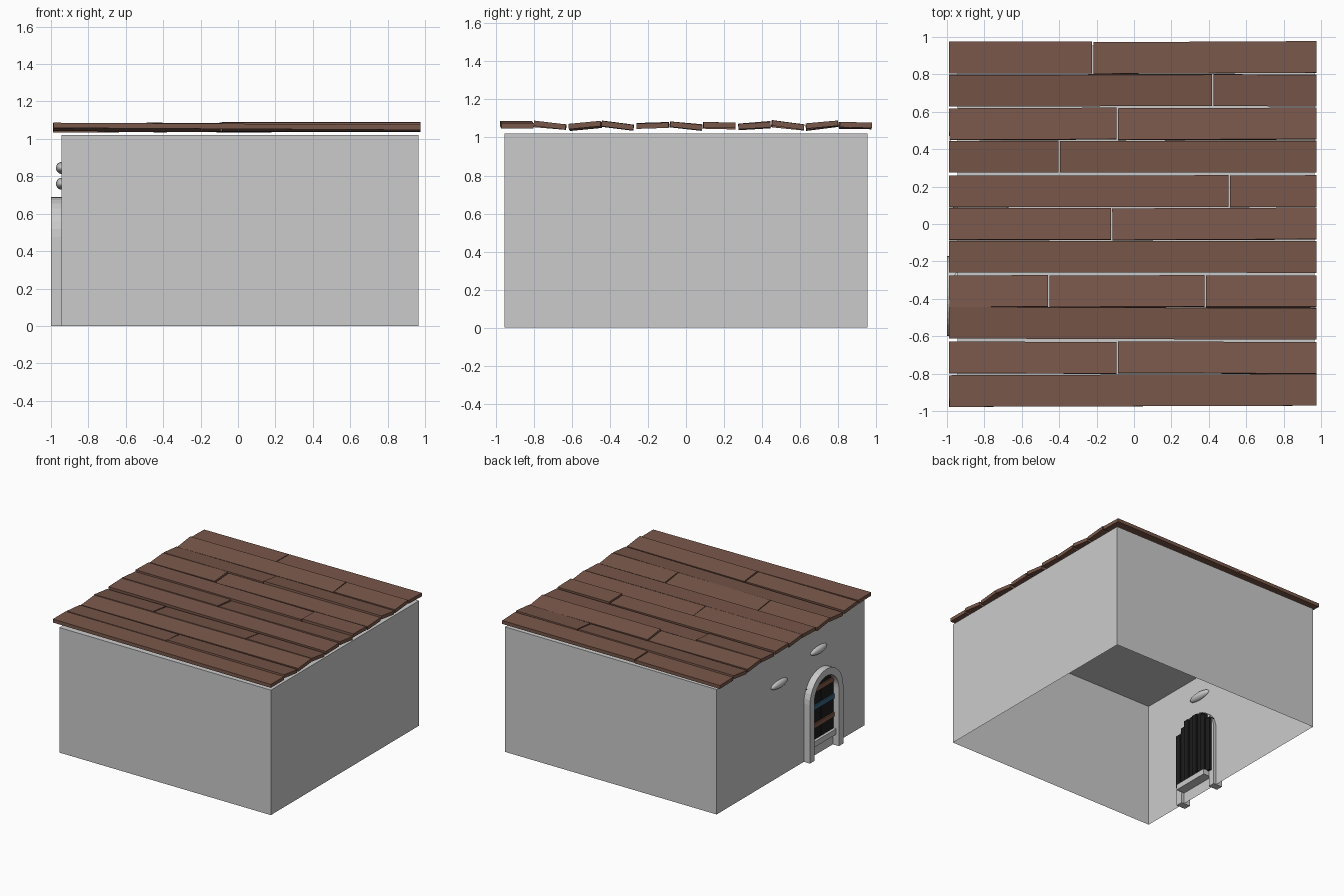
import bpy, bmesh, math, random
from mathutils import Matrix, Euler, Vector

if "Cube" in bpy.data.objects:
    bpy.data.objects.remove(bpy.data.objects["Cube"])

random.seed(4)


def material(name, rgb):
    m = bpy.data.materials.new(name)
    m.diffuse_color = (*rgb, 1)
    m.use_nodes = True
    m.node_tree.nodes["Principled BSDF"].inputs["Base Color"].default_value = m.diffuse_color
    return m


WOOD = material("roof_wood", (0.19, 0.095, 0.068))
BLACK = material("dark_wood", (0.012, 0.012, 0.012))
BLUE = material("blue_paint", (0.04, 0.13, 0.22))
RUST = material("rust_wood", (0.22, 0.1, 0.06))


def make_object(name, bm, mat=None):
    bmesh.ops.recalc_face_normals(bm, faces=bm.faces)
    me = bpy.data.meshes.new(name)
    bm.to_mesh(me)
    bm.free()
    ob = bpy.data.objects.new(name, me)
    bpy.context.collection.objects.link(ob)
    if mat:
        me.materials.append(mat)
    return ob


def box(name, lo, hi, mat=None):
    lo, hi = Vector(lo), Vector(hi)
    bm = bmesh.new()
    bmesh.ops.create_cube(bm, size=1, matrix=Matrix.LocRotScale((lo + hi) / 2, None, hi - lo))
    return make_object(name, bm, mat)


def prism_x(name, outline, x0, x1, mat=None):
    """Extrude a closed (y, z) outline along x."""
    bm = bmesh.new()
    f = bm.faces.new([bm.verts.new((x0, y, z)) for y, z in outline])
    ext = bmesh.ops.extrude_face_region(bm, geom=[f])["geom"]
    bmesh.ops.translate(bm, verts=[v for v in ext if isinstance(v, bmesh.types.BMVert)],
                        vec=(x1 - x0, 0, 0))
    return make_object(name, bm, mat)


# Room shell: thin walls and ceiling, open underneath
X0, X1, Y, TOP = -0.945, 0.965, 0.955, 1.02
bm = bmesh.new()
bmesh.ops.create_cube(bm, size=1, matrix=Matrix.LocRotScale(
    ((X0 + X1) / 2, 0, TOP / 2), None, (X1 - X0, 2 * Y, TOP)))
bmesh.ops.delete(bm, geom=[f for f in bm.faces if f.calc_center_median().z < 0.01],
                 context='FACES_ONLY')
make_object("walls", bm)

# Roof planks: (row centre y, roll slope, joints along x)
ROWS = [
    (0.89, 0.00, [-0.22]), (0.715, 0.11, [0.42]), (0.535, -0.12, [-0.09]),
    (0.36, 0.06, [-0.40]), (0.175, -0.05, [0.51]), (0.0, -0.09, [-0.12]),
    (-0.175, 0.06, []), (-0.36, -0.12, [-0.455, 0.38]), (-0.53, 0.07, []),
    (-0.715, -0.10, [-0.09]), (-0.89, -0.03, []),
]
for r, (y, roll, joints) in enumerate(ROWS):
    ends = [-0.988] + joints + [0.98]
    for i in range(len(ends) - 1):
        a, b = ends[i] + 0.004 * (i > 0), ends[i + 1] - 0.004
        bm = bmesh.new()
        rot = Euler((roll + random.uniform(-.03, .03), random.uniform(-.006, .006),
                     random.uniform(-.004, .006)))
        bmesh.ops.create_cube(bm, size=1, matrix=Matrix.LocRotScale(
            ((a + b) / 2, y, 1.063 + random.uniform(-.004, .004)), rot, (b - a, 0.169, 0.028)))
        make_object(f"roof_plank_{r}_{i}", bm, WOOD)

# Arched doorway frame: legs and half ring in one profile
CY, SPRING, R_OUT, R_IN = -0.385, 0.475, 0.215, 0.158


def arch(radius, bottom, n=16):
    pts = [(CY - radius, bottom)]
    pts += [(CY - radius * math.cos(math.pi * k / n), SPRING + radius * math.sin(math.pi * k / n))
            for k in range(n + 1)]
    return pts + [(CY + radius, bottom)]


prism_x("door_frame", arch(R_OUT, 0) + arch(R_IN, 0)[::-1], -1.0, -0.92)

# Threshold between the legs
box("threshold", (-0.975, CY - R_IN, 0.09), (-0.87, CY + R_IN, 0.135))

# Vertical boards closing the arch, with an uneven top
N = 8
w = 2 * 0.19 / N
for k in range(N):
    off = -0.19 + w * (k + 0.5)
    top = SPRING + math.sqrt(0.2 ** 2 - off ** 2) + random.uniform(-0.015, 0.0)
    d = 0.012 * (k % 2)
    box(f"door_board_{k}", (-0.952, CY + off - w / 2 + 0.001, 0.13),
        (-0.89 - d, CY + off + w / 2 - 0.001, top), BLACK)

# Coloured crossbars on the outside of the boards
for name, z, mat in [("upper_bar", 0.54, RUST), ("middle_bar", 0.40, BLUE), ("lower_bar", 0.25, RUST)]:
    box(name, (-0.962, CY - R_IN, z - 0.018), (-0.95, CY + R_IN, z + 0.018), mat)

# Rounded stones set in the wall
for i, (y, z) in enumerate([(-0.36, 0.845), (0.15, 0.76)]):
    bm = bmesh.new()
    bmesh.ops.create_uvsphere(bm, u_segments=24, v_segments=14, radius=1, matrix=Matrix.LocRotScale(
        (-0.943, y, z), Euler((0.0, 0, 0)), (0.03, 0.105, 0.032)))
    ob = make_object(f"wall_stone_{i}", bm)
    ob.data.shade_smooth()
